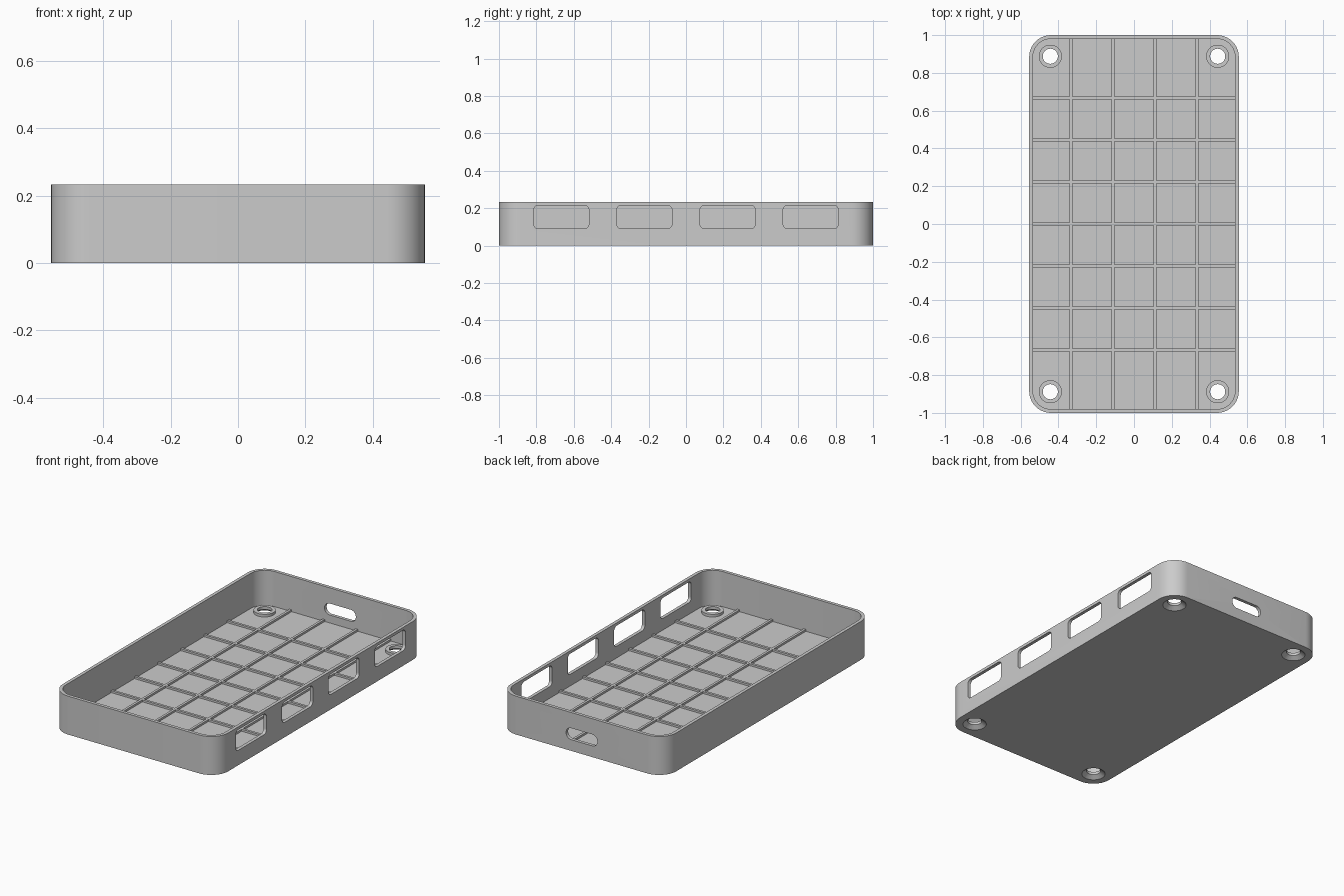
import bpy
import bmesh
import math
from mathutils import Matrix, Vector

if "Cube" in bpy.data.objects:
    bpy.data.objects.remove(bpy.data.objects["Cube"])

WIDTH, LENGTH, HEIGHT = 1.11, 2.0, 0.233
WALL, FLOOR, CORNER = 0.02, 0.02, 0.115
RIB_TOP, RIB_W, PITCH = 0.032, 0.015, 2 / 9
HOLE_X, HOLE_Y, HOLE_R, BOSS_R = 0.443, 0.888, 0.04, 0.061

grey = bpy.data.materials.new("plain grey")
grey.use_nodes = True
colour = (0.6, 0.6, 0.6, 1)
grey.diffuse_color = colour
grey.node_tree.nodes["Principled BSDF"].inputs["Base Color"].default_value = colour


def outline(w, h, r, steps=10):
    """Counter-clockwise rounded rectangle."""
    pts = []
    for i, (sx, sy) in enumerate(((1, 1), (-1, 1), (-1, -1), (1, -1))):
        for k in range(steps + 1):
            a = math.pi / 2 * (i + k / steps)
            pts.append((sx * (w / 2 - r) + r * math.cos(a),
                        sy * (h / 2 - r) + r * math.sin(a)))
    return pts


def loft(bm, sections, matrix=Matrix(), caps=True):
    """Join rounded sections (w, h, r, z) into a skin."""
    rings = [[bm.verts.new(matrix @ Vector((x, y, z))) for x, y in outline(w, h, r)]
             for w, h, r, z in sections]
    n = len(rings[0])
    for a, b in zip(rings, rings[1:]):
        for i in range(n):
            j = (i + 1) % n
            bm.faces.new((a[i], a[j], b[j], b[i]))
    if caps:
        bm.faces.new(rings[0][::-1])
        bm.faces.new(rings[-1])


def round_loft(bm, profile, x, y, caps=True):
    loft(bm, [(2 * r, 2 * r, r, z) for r, z in profile],
         Matrix.Translation((x, y, 0)), caps)


def finish(bm, name):
    bmesh.ops.remove_doubles(bm, verts=bm.verts, dist=1e-5)
    bmesh.ops.recalc_face_normals(bm, faces=bm.faces)
    mesh = bpy.data.meshes.new(name)
    bm.to_mesh(mesh)
    bm.free()
    mesh.materials.append(grey)
    obj = bpy.data.objects.new(name, mesh)
    bpy.context.collection.objects.link(obj)
    return obj


def smooth(obj):
    bpy.ops.object.select_all(action="DESELECT")
    obj.select_set(True)
    bpy.context.view_layer.objects.active = obj
    bpy.ops.object.shade_smooth_by_angle(angle=math.radians(30))


corners = [(sx * HOLE_X, sy * HOLE_Y) for sx in (-1, 1) for sy in (-1, 1)]

# Open tray: outer wall, rim, inner wall and floor
bm = bmesh.new()
inner = (WIDTH - 2 * WALL, LENGTH - 2 * WALL, CORNER - WALL)
outer = (WIDTH, LENGTH, CORNER)
loft(bm, [(*outer, 0), (*outer, HEIGHT), (*inner, HEIGHT), (*inner, FLOOR)])
tray = finish(bm, "tray")

# Cutters: side windows, back slot and countersunk screw holes
bm = bmesh.new()
to_side = Matrix(((0, 0, 1, 0), (1, 0, 0, 0), (0, 1, 0, 0), (0, 0, 0, 1)))
to_back = Matrix(((1, 0, 0, 0), (0, 0, -1, 0), (0, 1, 0, 0), (0, 0, 0, 1)))
for i in range(4):
    place = Matrix.Translation((WIDTH / 2, (i - 1.5) * 2 * PITCH, 0.153)) @ to_side
    loft(bm, [(0.295, 0.125, 0.025, z) for z in (-0.05, 0.05)], place)
place = Matrix.Translation((0, LENGTH / 2, 0.103)) @ to_back
loft(bm, [(0.21, 0.07, 0.034, z) for z in (-0.05, 0.05)], place)
for x, y in corners:
    round_loft(bm, [(0.077, -0.01), (0.067, 0), (HOLE_R, FLOOR - 0.001), (HOLE_R, 0.08)], x, y)
cutter = finish(bm, "opening_cutter")
cutter.hide_render = True

smooth(tray)
cut = tray.modifiers.new("openings", "BOOLEAN")
cut.operation = "DIFFERENCE"
cut.solver = "EXACT"
cut.object = cutter
bpy.ops.object.modifier_apply(modifier=cut.name)
bpy.data.objects.remove(cutter)
smooth(tray)

# Raised collars around the screw holes
bm = bmesh.new()
for x, y in corners:
    round_loft(bm, [(BOSS_R, FLOOR), (BOSS_R, 0.036), (HOLE_R, 0.036), (HOLE_R, FLOOR)],
               x, y, caps=False)
smooth(finish(bm, "screw_collars"))

# Crossing floor ribs
bm = bmesh.new()


def rib(x, y, w, l):
    z0 = FLOOR - 0.004
    scale = Matrix.Diagonal((w, l, RIB_TOP - z0, 1))
    bmesh.ops.create_cube(bm, size=1, matrix=Matrix.Translation(
        (x, y, (RIB_TOP + z0) / 2)) @ scale)


for i in range(4):
    rib((i - 1.5) * PITCH, 0, RIB_W, LENGTH - 1.5 * WALL)
for i in range(-3, 4):
    rib(0, i * PITCH, WIDTH - 1.5 * WALL, RIB_W)
finish(bm, "floor_ribs")
